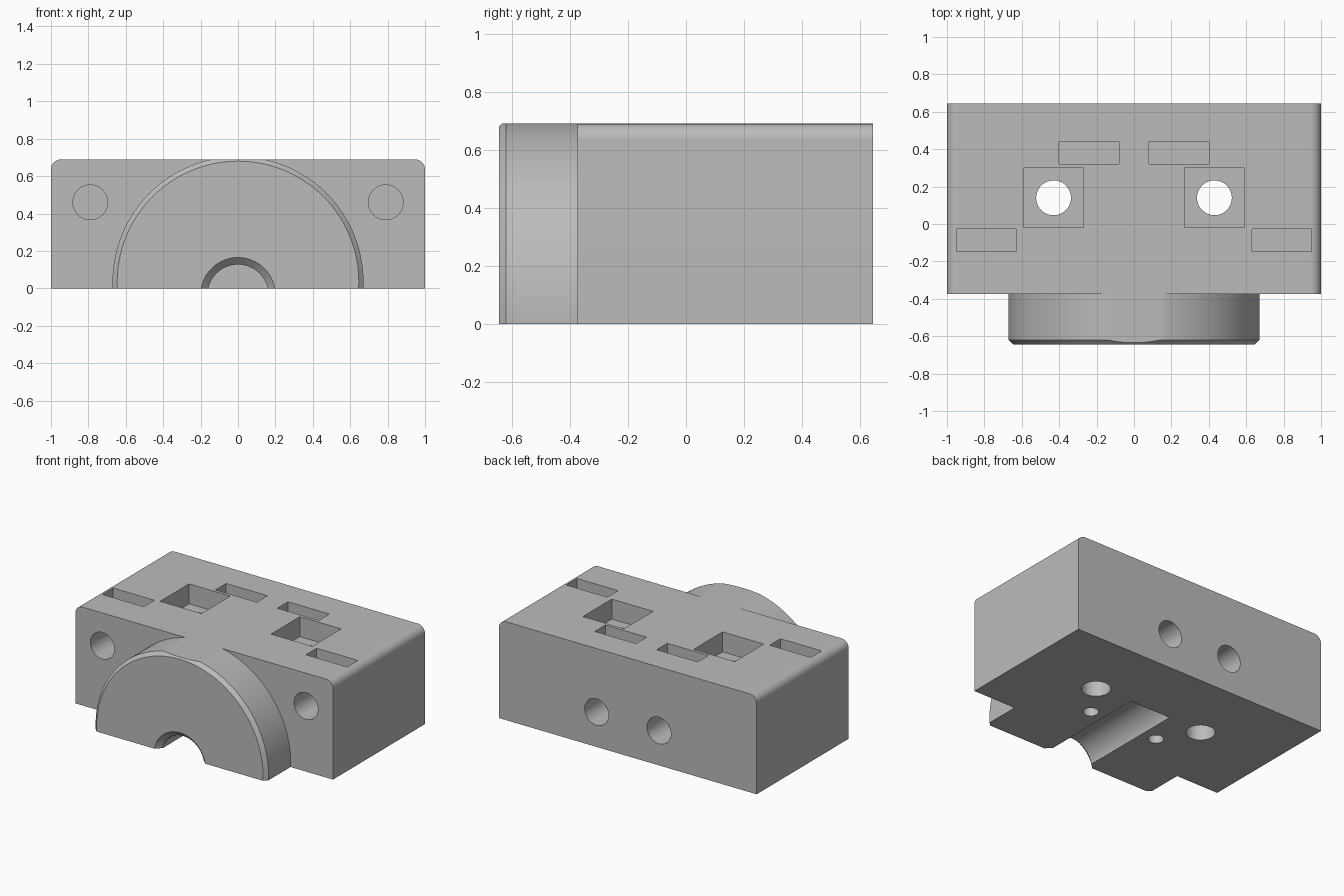
import bpy, bmesh, math
from mathutils import Matrix, Vector

if "Cube" in bpy.data.objects:
    bpy.data.objects.remove(bpy.data.objects["Cube"], do_unlink=True)

grey = bpy.data.materials.new("plain grey")
grey.use_nodes = True
grey.diffuse_color = (0.5, 0.5, 0.5, 1)
grey.node_tree.nodes["Principled BSDF"].inputs["Base Color"].default_value = grey.diffuse_color

TOP, FRONT, BODY_FRONT, BACK = 0.69, -0.645, -0.375, 0.645


def finish(bm, name):
    bmesh.ops.recalc_face_normals(bm, faces=bm.faces[:])
    mesh = bpy.data.meshes.new(name)
    bm.to_mesh(mesh)
    bm.free()
    mesh.materials.append(grey)
    ob = bpy.data.objects.new(name, mesh)
    bpy.context.collection.objects.link(ob)
    return ob


def box_mesh(lo, hi):
    bm = bmesh.new()
    lo, hi = Vector(lo), Vector(hi)
    bmesh.ops.create_cube(bm, size=1, matrix=Matrix.Translation((lo + hi) / 2)
                          @ Matrix.Diagonal((*(hi - lo), 1)))
    return bm


def rod_mesh(x, other, stations, axis="Y", sides=48):
    """Turned solid from (position, radius) stations along Y or Z."""
    bm = bmesh.new()
    rings = []
    for pos, r in stations:
        ring = []
        for i in range(sides):
            a = math.tau * i / sides
            u, v = x + r * math.cos(a), other + r * math.sin(a)
            ring.append(bm.verts.new((u, pos, v) if axis == "Y" else (u, v, pos)))
        rings.append(ring)
    for a, b in zip(rings, rings[1:]):
        for i in range(sides):
            j = (i + 1) % sides
            bm.faces.new((a[i], a[j], b[j], b[i]))
    bm.faces.new(rings[0])
    bm.faces.new(rings[-1])
    return bm


def combine(target, tool, operation="DIFFERENCE"):
    tool.hide_render = True
    mod = target.modifiers.new(tool.name, "BOOLEAN")
    mod.operation, mod.solver, mod.object = operation, "EXACT", tool
    bpy.context.view_layer.objects.active = target
    bpy.ops.object.modifier_apply(modifier=mod.name)
    bpy.data.objects.remove(tool, do_unlink=True)


# Main block with rounded upper side edges
bm = box_mesh((-1, BODY_FRONT, 0), (1, BACK, TOP))
edges = [e for e in bm.edges if all(v.co.z > 0.5 for v in e.verts)
         and abs(e.verts[0].co.x - e.verts[1].co.x) < 0.01]
bmesh.ops.bevel(bm, geom=edges, offset=0.055, segments=8, profile=0.5, affect="EDGES")
block = finish(bm, "clamp_block")

# Half-round front boss with a chamfered rim, trimmed flat above and below
bm = rod_mesh(0, 0.034, [(FRONT, 0.646), (FRONT + 0.025, 0.671), (-0.2, 0.671)], sides=96)
for z, side in ((0, -1), (TOP, 1)):
    bmesh.ops.bisect_plane(bm, geom=bm.verts[:] + bm.edges[:] + bm.faces[:],
                           plane_co=(0, 0, z), plane_no=(0, 0, side), clear_outer=True)
    bmesh.ops.holes_fill(bm, edges=[e for e in bm.edges if e.is_boundary], sides=0)
combine(block, finish(bm, "front_boss"), "UNION")

# Shaft channel along the underside, flared at the front
combine(block, finish(rod_mesh(0, -0.035, [(FRONT - 0.02, 0.22), (FRONT + 0.0375, 0.1625),
                                           (0.16, 0.1625)], sides=64), "shaft_cutter"))

for s in (-1, 1):
    # Square top pocket with a vertical through hole
    x = s * 0.43
    combine(block, finish(box_mesh((x - 0.16, -0.02, TOP - 0.14),
                                   (x + 0.16, 0.3, 0.8)), "pocket_cutter"))
    combine(block, finish(rod_mesh(x, 0.14, [(-0.1, 0.093), (0.8, 0.093)], "Z"), "bolt_cutter"))
    # Nut slots dropping past the horizontal screw holes
    for cx, y0, y1, floor in ((0.24, 0.322, 0.44, 0.085), (0.79, -0.147, -0.028, 0.3)):
        combine(block, finish(box_mesh((s * cx - 0.16, y0, floor),
                                       (s * cx + 0.16, y1, 0.8)), "slot_cutter"))
    # Front and back screw holes
    combine(block, finish(rod_mesh(s * 0.79, 0.46, [(-0.5, 0.093), (0.08, 0.093)]), "front_hole_cutter"))
    combine(block, finish(rod_mesh(s * 0.242, 0.245, [(0.25, 0.093), (0.8, 0.093)]), "back_hole_cutter"))
    # Small blind holes beneath
    combine(block, finish(rod_mesh(s * 0.268, -0.105, [(-0.1, 0.05), (0.25, 0.05)], "Z"), "pin_cutter"))

# Smooth curves, crisp edges, flat planes
bpy.ops.object.select_all(action="DESELECT")
block.select_set(True)
bpy.context.view_layer.objects.active = block
bpy.ops.object.shade_smooth_by_angle(angle=math.radians(30))
weighted = block.modifiers.new("flat planes", "WEIGHTED_NORMAL")
weighted.keep_sharp = True
